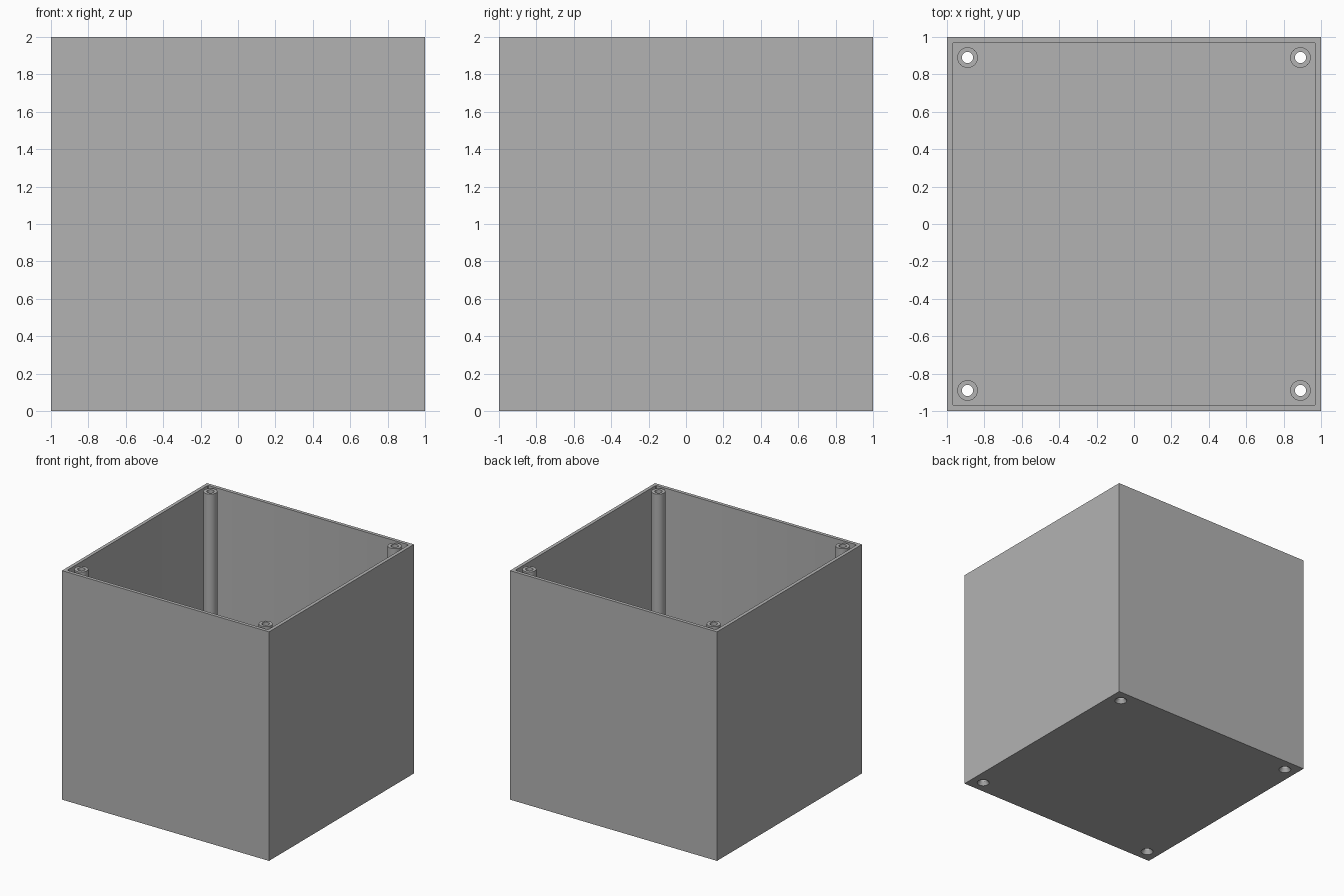
import bpy, bmesh, math
from mathutils import Matrix

if "Cube" in bpy.data.objects:
    bpy.data.objects.remove(bpy.data.objects["Cube"])

WALL, FLOOR = 0.03, 0.03
POST_POS, POST_R, HOLE_R = 0.89, 0.055, 0.03
SINK_R, SINK_D = 0.05, 0.03
SEG = 32

grey = bpy.data.materials.new("light_grey")
grey.diffuse_color = (0.45, 0.45, 0.45, 1)
grey.use_nodes = True
grey.node_tree.nodes["Principled BSDF"].inputs["Base Color"].default_value = grey.diffuse_color


def make_object(name, bm):
    bmesh.ops.recalc_face_normals(bm, faces=bm.faces)
    mesh = bpy.data.meshes.new(name)
    bm.to_mesh(mesh)
    bm.free()
    mesh.materials.append(grey)
    obj = bpy.data.objects.new(name, mesh)
    bpy.context.collection.objects.link(obj)
    return obj


def add_box(bm, half, z0, z1):
    m = Matrix.Translation((0, 0, (z0 + z1) / 2)) @ Matrix.Diagonal((half * 2, half * 2, z1 - z0, 1))
    return bmesh.ops.create_cube(bm, size=1, matrix=m)["verts"]


def add_cone(bm, x, y, r0, r1, z0, z1):
    bmesh.ops.create_cone(bm, cap_ends=True, segments=SEG, radius1=r0, radius2=r1,
                          depth=z1 - z0, matrix=Matrix.Translation((x, y, (z0 + z1) / 2)))


def boolean(obj, cutter, operation):
    mod = obj.modifiers.new(operation.lower(), "BOOLEAN")
    mod.operation, mod.object, mod.solver = operation, cutter, "EXACT"
    cutter.hide_render = True
    bpy.context.view_layer.objects.active = obj
    bpy.ops.object.modifier_apply(modifier=mod.name)
    bpy.data.objects.remove(cutter)


corners = [(sx * POST_POS, sy * POST_POS) for sx in (-1, 1) for sy in (-1, 1)]

# Open box with a thin floor
bm = bmesh.new()
add_box(bm, 1, 0, 2)
box = make_object("open_box", bm)

# Hollow with lightly rounded vertical corners
bm = bmesh.new()
add_box(bm, 1 - WALL, FLOOR, 2.2)
upright = [e for e in bm.edges if abs(e.verts[0].co.z - e.verts[1].co.z) > 1]
bmesh.ops.bevel(bm, geom=upright, offset=0.01, segments=3, profile=0.5, affect="EDGES")
boolean(box, make_object("hollow_cutter", bm), "DIFFERENCE")

# Screw posts in the corners, flush with the rim
bm = bmesh.new()
for x, y in corners:
    add_cone(bm, x, y, POST_R, POST_R, FLOOR / 2, 2)
boolean(box, make_object("screw_posts", bm), "UNION")

# Through holes
bm = bmesh.new()
for x, y in corners:
    add_cone(bm, x, y, HOLE_R, HOLE_R, -0.1, 2.1)
boolean(box, make_object("hole_cutter", bm), "DIFFERENCE")

# Countersinks under the floor
bm = bmesh.new()
for x, y in corners:
    slope = (SINK_R - HOLE_R) / SINK_D
    add_cone(bm, x, y, SINK_R + slope * 0.02, HOLE_R - slope * 0.01, -0.02, SINK_D + 0.01)
boolean(box, make_object("countersink_cutter", bm), "DIFFERENCE")

bpy.context.view_layer.objects.active = box
box.select_set(True)
bpy.ops.object.shade_smooth_by_angle(angle=math.radians(30))
